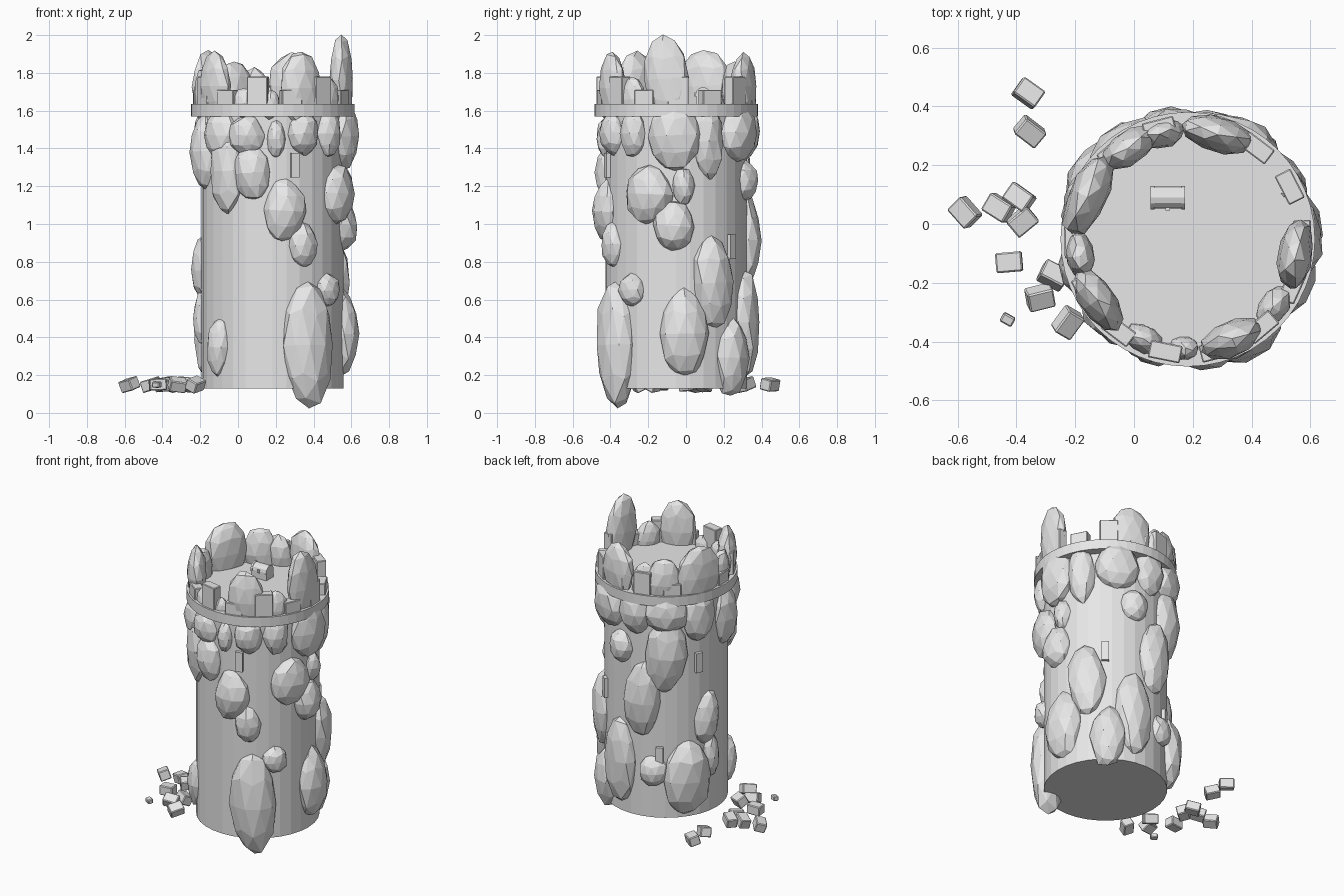
import bpy, bmesh, math, random
from mathutils import Matrix, Vector

random.seed(4)
cube = bpy.data.objects.get("Cube")
if cube:
    bpy.data.objects.remove(cube, do_unlink=True)

CENTRE = Vector((0.183, -0.052, 0))
BODY_R, RIM_R = 0.375, 0.433

stone = bpy.data.materials.new("pale_grey_stone")
stone.use_nodes = True
GREY = (0.8, 0.8, 0.8, 1)
stone.diffuse_color = GREY
stone.node_tree.nodes["Principled BSDF"].inputs["Base Color"].default_value = GREY


def finish(name, bm, matrix=Matrix()):
    mesh = bpy.data.meshes.new(name)
    bm.to_mesh(mesh)
    bm.free()
    mesh.materials.append(stone)
    obj = bpy.data.objects.new(name, mesh)
    bpy.context.collection.objects.link(obj)
    obj.matrix_world = matrix
    return obj


def around(angle, radius, z):
    """Frame on the tower wall: local x points outward, z up."""
    turn = Matrix.Rotation(math.radians(angle), 4, "Z")
    return Matrix.Translation(CENTRE) @ turn @ Matrix.Translation((radius, 0, z))


def drum(name, radius, bottom, top, sides=32):
    bm = bmesh.new()
    bmesh.ops.create_cone(bm, cap_ends=True, segments=sides, radius1=radius,
                          radius2=radius, depth=top - bottom)
    return finish(name, bm, Matrix.Translation(CENTRE + Vector((0, 0, (top + bottom) / 2))))


def block(name, size, matrix, bevel=0):
    bm = bmesh.new()
    bmesh.ops.create_cube(bm, size=1)
    bmesh.ops.scale(bm, vec=size, verts=bm.verts)
    if bevel:
        bmesh.ops.bevel(bm, geom=bm.edges[:], offset=bevel, segments=1, affect="EDGES")
    return finish(name, bm, matrix)


def rock(name, angle, z, half_width, half_height, depth, radius):
    bm = bmesh.new()
    bmesh.ops.create_icosphere(bm, subdivisions=2, radius=1)
    for v in bm.verts:
        v.co *= random.uniform(0.93, 1.06)
        v.co = Vector((v.co.x * depth, v.co.y * half_width, v.co.z * half_height))
    tilt = Matrix.Rotation(random.uniform(-0.08, 0.08), 4, "X")
    return finish(name, bm, around(angle, radius, z) @ tilt)


# Tower body and the projecting rim with its floor
drum("tower_body", BODY_R, 0.13, 1.6)
drum("tower_rim", RIM_R, 1.57, 1.635, 48)

# Battlements, tall and short in turn
MERLONS = 14
for i in range(MERLONS):
    top = 1.78 if i % 2 == 0 else 1.71
    block("merlon", (0.06, 0.11, top - 1.6),
          around(1.5 + i * 360 / MERLONS, 0.39, (top + 1.6) / 2), 0.004)

# Narrow window slits
for angle, z in ((-72, 1.31), (156, 1.15), (50, 0.88), (119, 0.54)):
    block("window_slit", (0.04, 0.045, 0.13), around(angle, BODY_R, z))

# Boulders on the wall: angle, height, half width, half height
WALL_ROCKS = (
    (-59, .36, .145, .35), (-39, .65, .08, .09), (220, .35, .07, .16),
    (-80, 1.07, .11, .17), (-64, .89, .08, .12), (-107, 1.27, .1, .15),
    (-131, 1.28, .1, .24), (-23, 1.16, .13, .16), (-2, .99, .11, .14),
    (6, 1.2, .06, .1), (-1, 1.47, .14, .19), (27, 1.44, .09, .21),
    (7, .42, .13, .24), (32, .69, .12, .25), (53, .29, .11, .21),
    (77, .48, .12, .29), (102, .91, .12, .26), (145, .39, .15, .26),
    (113, .44, .09, .1), (78, 1.23, .09, .11), (125, 1.22, .13, .25),
)
UPPER_ROCKS = (
    (166, .76, .09, .18), (171, .5, .06, .15), (125, 1.5, .14, .14),
    (157, 1.46, .11, .18), (195, 1.38, .11, .21), (223, 1.47, .11, .14),
    (248, 1.47, .1, .11), (-87, 1.45, .05, .1), (-64, 1.48, .09, .12),
    (-38, 1.48, .08, .13), (61, 1.48, .14, .16), (95, 1.49, .11, .15),
)
for angle, z, w, h in WALL_ROCKS + UPPER_ROCKS:
    depth = min(0.105, 0.035 + w * 0.45)
    rock("wall_boulder", angle, z, w, h, depth, BODY_R - 0.01)

# Boulders crowning the battlements
CROWN_ROCKS = (
    (-66, 1.72, .12, .2), (-8, 1.77, .12, .23), (-38, 1.66, .08, .12),
    (-146, 1.73, .12, .18), (-172, 1.68, .08, .15), (156, 1.73, .15, .2),
    (122, 1.7, .11, .16), (104, 1.69, .08, .14), (74, 1.73, .13, .18),
    (-114, 1.64, .07, .08), (-92, 1.63, .05, .08),
)
for angle, z, w, h in CROWN_ROCKS:
    rock("crown_boulder", angle, z, w, h, 0.03 + w * 0.25, 0.37)

# Fallen blocks beside the tower: x, y, turn
RUBBLE = (
    (-.36, .445, -35), (-.355, .315, -40), (-.575, .04, -45), (-.39, .09, -35),
    (-.38, .01, 40), (-.46, .055, -30), (-.425, -.13, 5), (-.275, -.175, -25),
    (-.32, -.25, 10), (-.225, -.335, 60), (-.43, -.325, -30),
)
for i, (x, y, turn) in enumerate(RUBBLE):
    small = 0.5 if i == len(RUBBLE) - 1 else 1
    pose = (Matrix.Translation((x, y, 0.15))
            @ Matrix.Rotation(math.radians(turn), 4, "Z")
            @ Matrix.Rotation(random.uniform(-0.5, 0.5), 4, "X")
            @ Matrix.Rotation(random.uniform(-0.3, 0.3), 4, "Y"))
    block("fallen_block", [s * small for s in (0.09, 0.068, 0.062)], pose, 0.005)

# Chest on the floor: box, rounded lid and end bands
CHEST = Vector((0.115, 0.09, 1.635))
BOX_TOP = Vector((0, 0, 0.05))
block("chest_box", (0.115, 0.074, 0.05), Matrix.Translation(CHEST + BOX_TOP / 2))


def lid(name, length, radius, offset):
    bm = bmesh.new()
    bmesh.ops.create_cone(bm, cap_ends=True, segments=12, radius1=radius,
                          radius2=radius, depth=length)
    pose = Matrix.Translation(CHEST + BOX_TOP + Vector((offset, 0, 0)))
    finish(name, bm, pose @ Matrix.Rotation(math.pi / 2, 4, "Y"))


lid("chest_lid", 0.115, 0.037, 0)
for side in (-1, 1):
    lid("chest_band", 0.012, 0.04, side * 0.052)
block("chest_lock", (0.016, 0.012, 0.02),
      Matrix.Translation(CHEST + BOX_TOP + Vector((0, -0.038, 0))))
